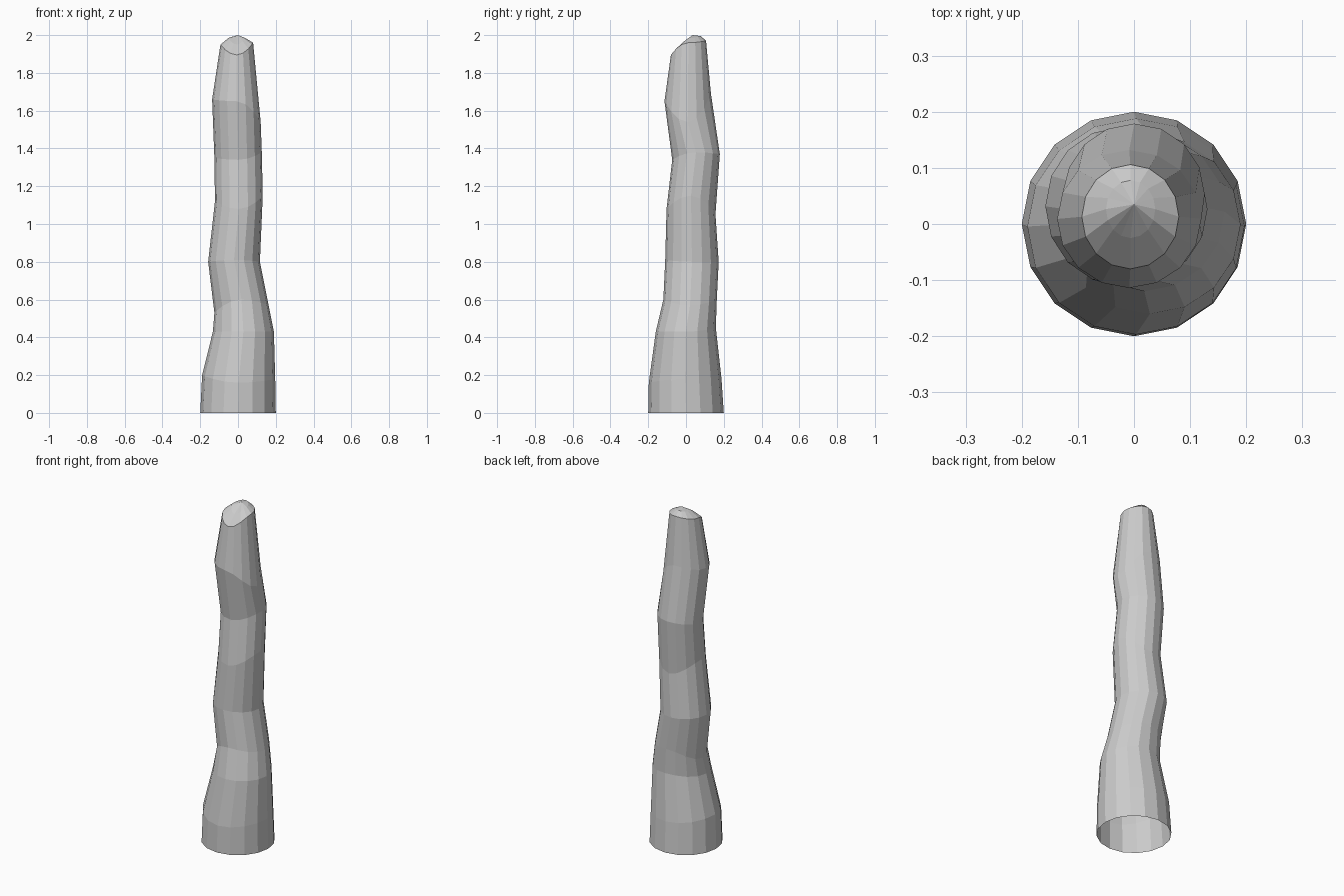
import bpy, bmesh, math

if "Cube" in bpy.data.objects:
    bpy.data.objects.remove(bpy.data.objects["Cube"])

SIDES = 16
# Rings from bottom to top: left x, right x, front y, back y, then height at left, right, front, back
RINGS = [
    (-.200, .200, -.200, .200, 0, 0, 0, 0),
    (-.190, .197, -.197, .188, .20, .18, .16, .18),
    (-.133, .190, -.160, .158, .43, .43, .43, .45),
    (-.125, .162, -.120, .163, .53, .57, .60, .60),
    (-.158, .116, -.110, .173, .80, .80, .81, .80),
    (-.122, .131, -.103, .156, 1.12, 1.15, 1.08, 1.05),
    (-.125, .126, -.073, .179, 1.35, 1.38, 1.34, 1.37),
    (-.137, .120, -.114, .132, 1.66, 1.54, 1.65, 1.69),
    (-.093, .080, -.080, .106, 1.95, 1.96, 1.895, 1.97),
    (-.050, .038, -.025, .078, 1.985, 1.985, 1.95, 1.995),
]


def add_ring(bm, ring):
    xl, xr, yf, yb, zl, zr, zf, zb = ring
    verts = []
    for i in range(SIDES):
        a = 2 * math.pi * i / SIDES
        c, s = math.cos(a), math.sin(a)
        # heights blend between the four sides, giving each ring its tilt
        z = c * c * (zr if c > 0 else zl) + s * s * (zb if s > 0 else zf)
        verts.append(bm.verts.new(((xl + xr) / 2 + (xr - xl) / 2 * c,
                                   (yf + yb) / 2 + (yb - yf) / 2 * s, z)))
    return verts


bm = bmesh.new()
rings = [add_ring(bm, r) for r in RINGS]

# Crooked tapering trunk wall, open at the bottom
for low, high in zip(rings, rings[1:]):
    for i in range(SIDES):
        j = (i + 1) % SIDES
        bm.faces.new((low[i], low[j], high[j], high[i]))

# Blunt domed tip
apex = bm.verts.new((0, .035, 2))
for i in range(SIDES):
    bm.faces.new((rings[-1][i], rings[-1][(i + 1) % SIDES], apex))

mesh = bpy.data.meshes.new("trunk")
bm.to_mesh(mesh)
bm.free()
bpy.context.collection.objects.link(bpy.data.objects.new("trunk", mesh))
